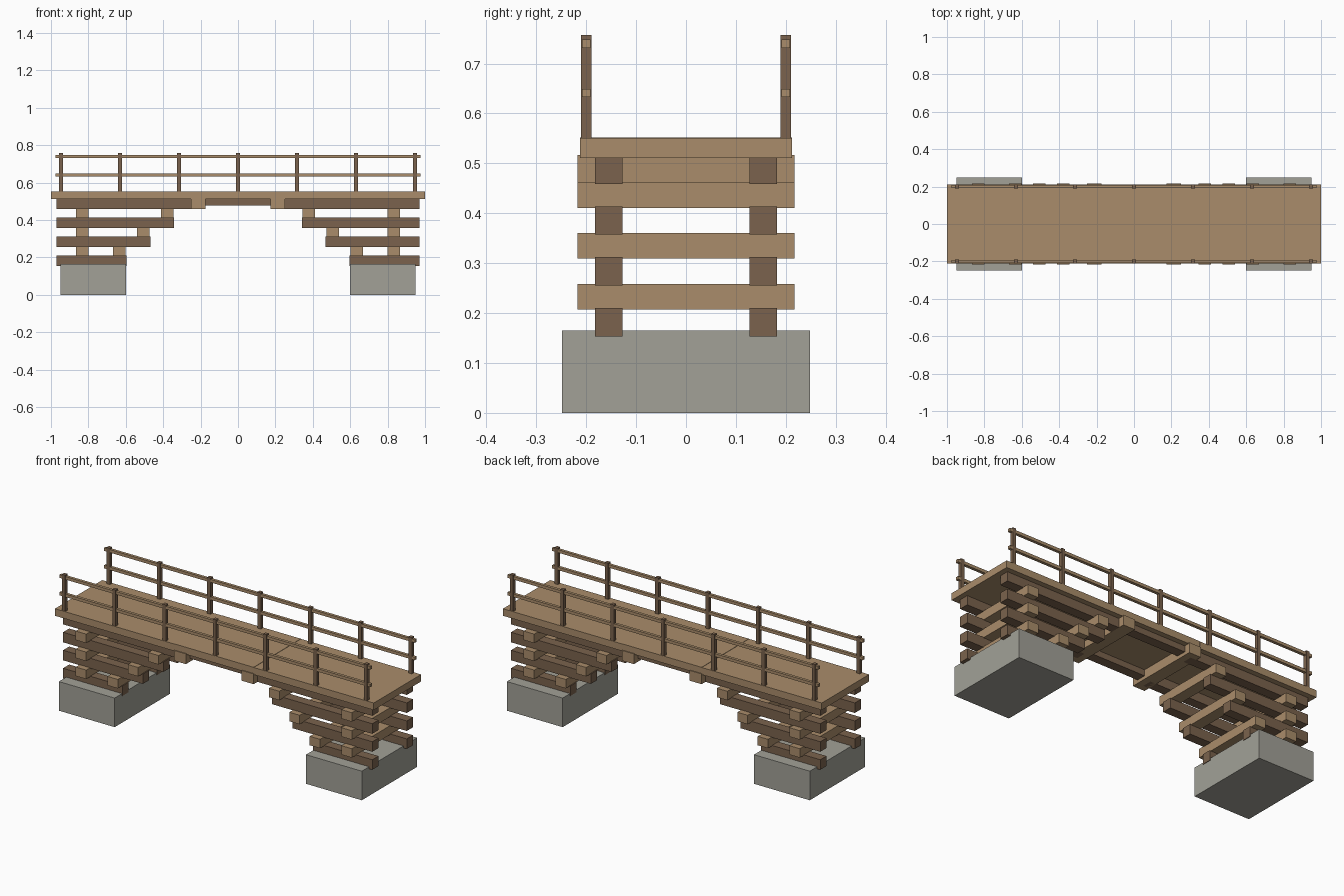
import bpy
import bmesh

if "Cube" in bpy.data.objects:
    bpy.data.objects.remove(bpy.data.objects["Cube"])


def material(name, rgb):
    m = bpy.data.materials.new(name)
    m.diffuse_color = (*rgb, 1.0)
    m.use_nodes = True
    m.node_tree.nodes["Principled BSDF"].inputs["Base Color"].default_value = m.diffuse_color
    return m


LIGHT = material("light wood", (0.40, 0.265, 0.145))
DARK = material("dark wood", (0.197, 0.124, 0.074))
STONE = material("grey stone", (0.36, 0.355, 0.31))


def box(name, xs, ys, zs, mat):
    """Box between the given (low, high) limits on each axis."""
    bm = bmesh.new()
    bmesh.ops.create_cube(bm, size=1.0)
    for v in bm.verts:
        v.co = [lim[0] if c < 0 else lim[1]
                for c, lim in zip(v.co, (xs, ys, zs))]
    mesh = bpy.data.meshes.new(name)
    bm.to_mesh(mesh)
    bm.free()
    mesh.materials.append(mat)
    obj = bpy.data.objects.new(name, mesh)
    bpy.context.collection.objects.link(obj)
    return obj


def flip(lim, s):
    return tuple(sorted((s * lim[0], s * lim[1])))


CROSS_Y = (-0.217, 0.217)
BEAM_Y = (0.127, 0.182)
STEP_Z = 0.102

for s, end in ((-1, "left"), (1, "right")):
    # Stone abutment
    box(f"{end}_abutment", flip((0.60, 0.95), s), (-0.248, 0.248), (0, 0.165), STONE)

    # Stacked cantilever beams, each layer reaching further inward
    for i, inner in enumerate((0.597, 0.469, 0.341, 0.213)):
        z = 0.153 + i * STEP_Z
        for t, side in ((-1, "front"), (1, "back")):
            box(f"{end}_{side}_cantilever_beam_{i + 1}", flip((inner, 0.97), s),
                flip(BEAM_Y, t), (z, z + 0.057), DARK)
        # Cross timbers between the layers
        if i < 3:
            zs = (z + 0.054, z + 0.105)
            box(f"{end}_outer_cross_timber_{i + 1}", flip((0.80, 0.866), s),
                CROSS_Y, zs, LIGHT)
            box(f"{end}_inner_cross_timber_{i + 1}", flip((inner + 0.005, inner + 0.07), s),
                CROSS_Y, zs, LIGHT)

    # Bearer carrying the middle span
    box(f"{end}_bearer", flip((0.175, 0.25), s), CROSS_Y, (0.459, 0.517), LIGHT)
    # End deck
    box(f"{end}_deck", flip((0.247, 1.0), s), (-0.212, 0.212), (0.511, 0.551), LIGHT)

# Middle span
box("middle_deck", (-0.246, 0.246), (-0.212, 0.212), (0.512, 0.552), LIGHT)
for t, side in ((-1, "front"), (1, "back")):
    box(f"{side}_middle_beam", (-0.245, 0.245), flip(BEAM_Y, t), (0.478, 0.514), DARK)

    # Railing posts and rails
    for k in range(-3, 4):
        x = k * 0.3157
        box(f"{side}_post_{k + 4}", (x - 0.0103, x + 0.0103),
            flip((0.1895, 0.2100), t), (0.545, 0.757), DARK)
    for label, z in (("lower", 0.641), ("upper", 0.740)):
        box(f"{side}_{label}_rail", (-0.975, 0.975),
            flip((0.1915, 0.2080), t), (z - 0.0085, z + 0.0085), LIGHT)
